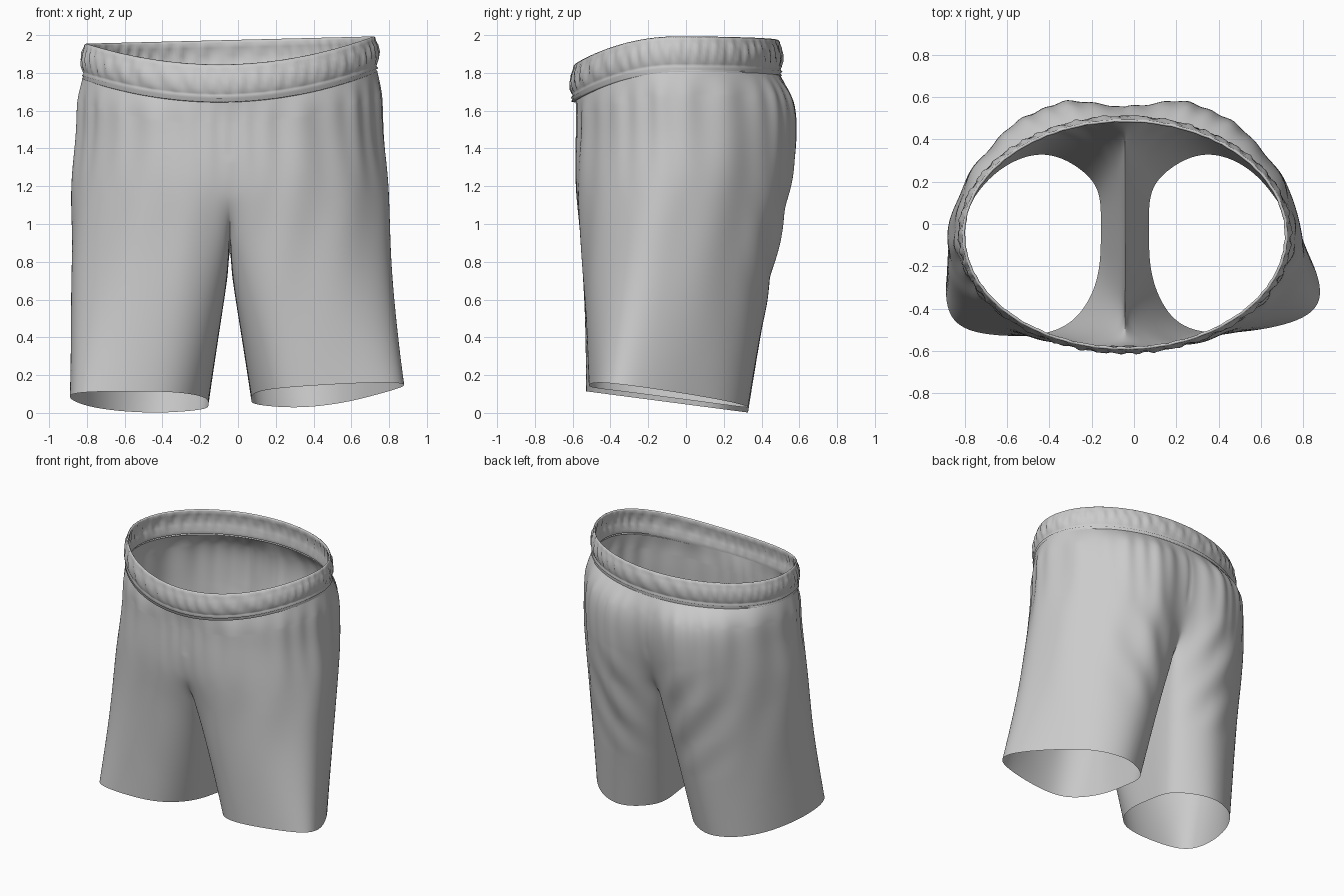
import bpy, bmesh, math
from mathutils import Vector

if "Cube" in bpy.data.objects:
    bpy.data.objects.remove(bpy.data.objects["Cube"])

CX = -0.043                      # the garment's own mid-line


def clamp(v, lo=0.0, hi=1.0):
    return max(lo, min(hi, v))


def waist_top(x, y):
    return 1.975 + 0.025 * x - 0.125 * max(0, (-0.05 - y) / 0.53) ** 2


def hem_z(x, y):
    z = 0.045 - 0.131 * y
    return z + (0.025 + 0.035 * clamp((x - 0.3) / 0.5) if x > CX else 0)


# Half sections (distance from mid-line, y): front centre round the side to back centre
hip = [(0, -.575), (.3, -.565), (.59, -.44), (.765, -.23), (.815, -.02),
       (.74, .23), (.55, .46), (.27, .595), (0, .54)]
seat = [(0, -.565), (.26, -.585), (.58, -.475), (.79, -.25), (.84, -.03),
        (.76, .2), (.56, .43), (.27, .585), (0, .45)]
crotch = [(.35, .98), (.14, .88), (-.13, .86), (-.40, .92)]     # (y, z) under the body
# Leg sections add four points along the inner leg
thigh = [(.05, -.45), (.24, -.555), (.58, -.5), (.805, -.32), (.84, -.1),
         (.76, .14), (.58, .35), (.31, .47), (.075, .38),
         (.03, .23), (.02, .06), (.018, -.12), (.022, -.31)]
hem = [(.18, -.37), (.33, -.51), (.64, -.52), (.825, -.44), (.835, -.2),
       (.75, .06), (.6, .25), (.38, .335), (.19, .24),
       (.125, .14), (.115, .03), (.115, -.08), (.125, -.22)]


def place(s, u, y, z=None):
    """Half-section point to world; the right leg flares at its front corner."""
    if s > 0:
        k = clamp((u - .4) / .4) * clamp(-y / .4) * clamp(1 - (z or .1) / 1.2)
        u, y = u + .1 * k, y + .06 * k
    x = CX + s * u
    return Vector((x, y, hem_z(x, y) if z is None else z))


def mix(a, b, t):
    return [p.lerp(q, t) for p, q in zip(a, b)]


def half_rows(s):
    waist = []
    for i in range(9):
        a = math.pi * i / 8
        u, y = .78 * math.sin(a), -.045 - .542 * math.cos(a)
        waist.append(place(s, u, y, waist_top(CX + s * u, y) - .18))
    r_hip = [place(s, u, y, 1.48) for u, y in hip]
    r_up = mix(waist, r_hip, .85)
    for p, w in zip(r_up, waist):
        p.z = w.z * .6 + 1.48 * .4
    r_seat = [place(s, u, y, 1.25 if 0 < i < 8 else 1.14) for i, (u, y) in enumerate(seat)]
    r_crotch = r_seat + [Vector((CX, y, z)) for y, z in crotch]
    r_thigh = [place(s, u, y, .75 if i < 9 else .68) for i, (u, y) in enumerate(thigh)]
    r_hem = [place(s, u, y) for u, y in hem]
    upper = [waist, r_up, r_hip, r_seat]
    lower = [r_crotch, mix(r_crotch, r_thigh, .5), r_thigh,
             mix(r_thigh, r_hem, .5), r_hem]
    return upper, lower


# Shorts body: coarse cage for both halves, joined along the mid-line
bm = bmesh.new()


def skin(rows, closed, s):
    vs = [[bm.verts.new(p) for p in r] for r in rows]
    n = len(rows[0])
    for a, b in zip(vs, vs[1:]):
        for i in range(n if closed else n - 1):
            j = (i + 1) % n
            q = [a[i], b[i], b[j], a[j]]
            bm.faces.new(q if s > 0 else q[::-1])


for s in (-1, 1):
    upper, lower = half_rows(s)
    skin(upper, False, s)
    skin(lower, True, s)
bmesh.ops.remove_doubles(bm, verts=bm.verts[:], dist=1e-4)

# Push the cage outward so the subdivided surface passes through the sections
moves = {}
for v in bm.verts:
    edges = [e for e in v.link_edges if e.is_boundary] if v.is_boundary else v.link_edges
    avg = sum((e.other_vert(v).co for e in edges), Vector()) / len(edges)
    moves[v] = (v.co - avg) * (.33 if v.is_boundary else .5)
for v, m in moves.items():
    v.co += m
me = bpy.data.meshes.new("shorts_cage")
bm.to_mesh(me)
bm.free()
cage = bpy.data.objects.new("shorts_cage", me)
bpy.context.collection.objects.link(cage)
sub = cage.modifiers.new("smooth", 'SUBSURF')
sub.levels = sub.render_levels = 4
dg = bpy.context.evaluated_depsgraph_get()
body_mesh = bpy.data.meshes.new_from_object(cage.evaluated_get(dg))
bpy.data.objects.remove(cage)
body = bpy.data.objects.new("shorts_body", body_mesh)
bpy.context.collection.objects.link(body)

# Cloth folds: gathers below the waistband, long leg folds, drapes under the seat
offsets = []
for v in body_mesh.vertices:
    x, y, z = v.co
    u = abs(x - CX)
    th = math.atan2(x - CX, -y)
    side = clamp((u - .06) / .2)
    below = clamp((waist_top(x, y) - .19 - z) / .12)
    gather = clamp((z - 1.15) / .5) * below
    d = .005 * gather * math.sin(30 * th + 2 * math.sin(5 * th) + 1.5 * z)
    d += .004 * side * clamp((z - .3) / .7) * below * \
        math.sin(15 * th + 1.5 * math.sin(3 * z))
    drape = clamp((y - .05) / .2) * clamp((z - .45) / .3) * clamp((1.35 - z) / .3)
    d += .008 * drape * side * clamp((.65 - u) / .3) * math.sin(15 * (z - 1.3 * u))
    if y < -.3 and z > 1.35 or y > .3 and z > 1.3:     # centre seams
        d -= .006 * math.exp(-(u / .018) ** 2) * below * clamp((z - 1.3) / .1)
    offsets.append(v.normal * d)
for v, o in zip(body_mesh.vertices, offsets):
    v.co += o

# Waistband: gathered elastic, thin double layer, two stitched ridges at its lower edge
profile = [(.002, -.185), (-.002, -.158), (.01, -.12), (.01, -.08), (.004, -.04),
           (-.004, -.012), (.002, 0), (.01, -.005),
           (.012, -.02), (.022, -.045), (.027, -.08), (.027, -.115), (.02, -.145),
           (.015, -.158), (.025, -.168), (.014, -.177), (.023, -.187), (.008, -.198)]
N = 288
bm = bmesh.new()
rings = []
for k in range(N):
    a = 2 * math.pi * k / N
    ring = []
    for o, dz in profile:
        puff = math.sin(math.pi * clamp(-dz / .155))
        o += .005 * puff * (math.sin(44 * a + 3 * math.sin(5 * a) + 30 * dz)
                            + .6 * math.sin(71 * a - 25 * dz))
        x = CX + (.76 + o) * math.sin(a)
        y = -.05 - (.535 + o) * math.cos(a)
        ring.append(bm.verts.new((x, y, waist_top(x, y) + dz)))
    rings.append(ring)
for k in range(N):
    a, b = rings[k], rings[(k + 1) % N]
    for j in range(len(profile) - 1):
        bm.faces.new((a[j], b[j], b[j + 1], a[j + 1]))
bmesh.ops.recalc_face_normals(bm, faces=bm.faces[:])
me = bpy.data.meshes.new("waistband")
bm.to_mesh(me)
bm.free()
band = bpy.data.objects.new("waistband", me)
bpy.context.collection.objects.link(band)

for ob in (body, band):
    for p in ob.data.polygons:
        p.use_smooth = True
